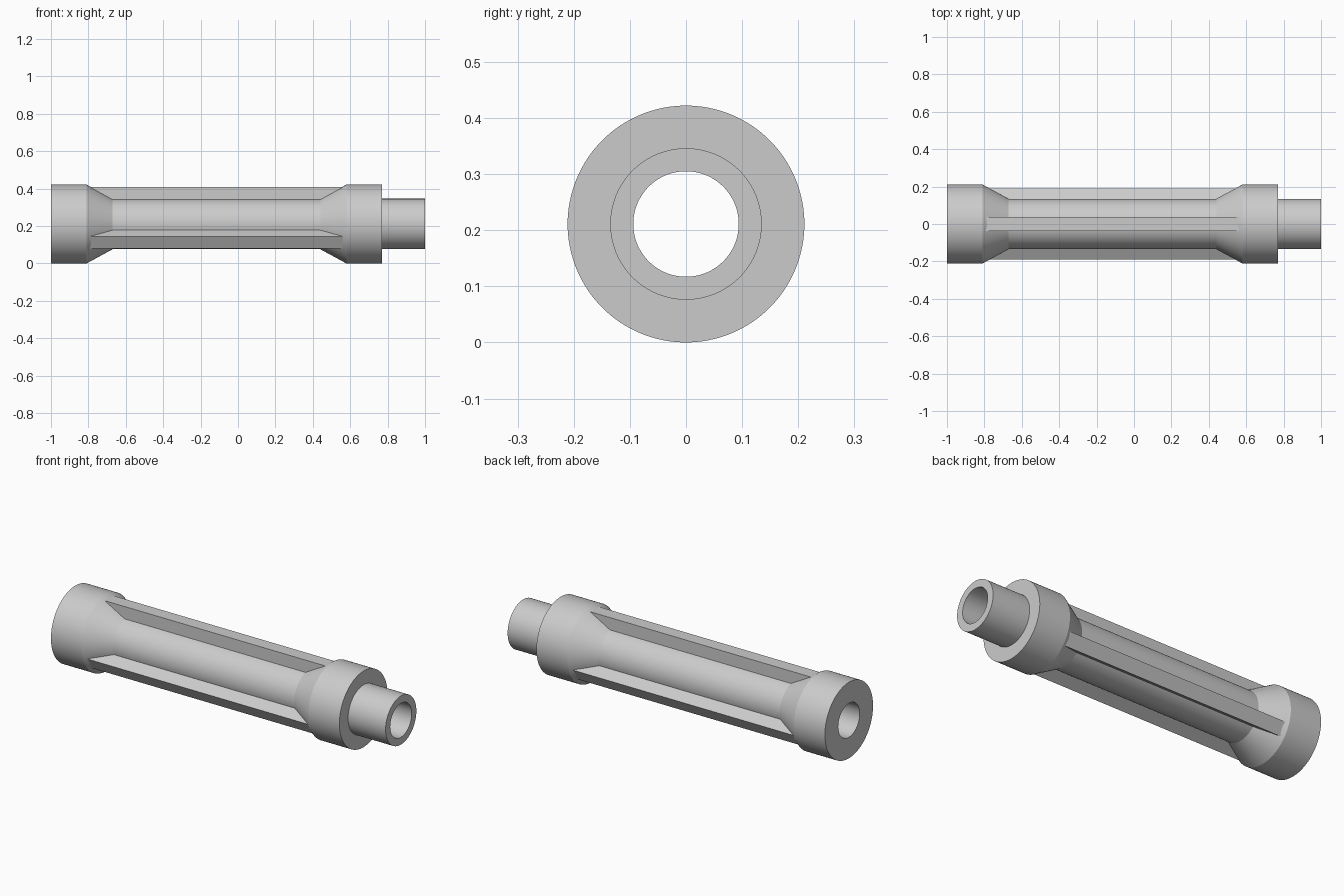
import bpy
import bmesh
import math
from mathutils import Matrix, Vector

default = bpy.data.objects.get("Cube")
if default:
    bpy.data.objects.remove(default, do_unlink=True)

RING, TUBE, BORE = 0.211, 0.135, 0.094   # radii
RIB_TOP, RIB_HALF = 0.198, 0.037         # rib height from axis, half width
SEGMENTS = 128

grey = bpy.data.materials.new("plain grey")
grey.use_nodes = True
grey.diffuse_color = (0.6, 0.6, 0.6, 1)
grey.node_tree.nodes["Principled BSDF"].inputs["Base Color"].default_value = grey.diffuse_color


def make_object(name, bm):
    bmesh.ops.recalc_face_normals(bm, faces=bm.faces)
    mesh = bpy.data.meshes.new(name)
    bm.to_mesh(mesh)
    bm.free()
    mesh.materials.append(grey)
    obj = bpy.data.objects.new(name, mesh)
    bpy.context.collection.objects.link(obj)
    return obj


def lathe(name, profile):
    """Turn a closed (x, radius) profile around the x axis."""
    bm = bmesh.new()
    verts = [bm.verts.new((x, 0, r)) for x, r in profile]
    edges = [bm.edges.new((a, b)) for a, b in zip(verts, verts[1:] + verts[:1])]
    bmesh.ops.spin(bm, geom=verts + edges, cent=(0, 0, 0), axis=(1, 0, 0),
                   angle=math.tau, steps=SEGMENTS, use_merge=True)
    bmesh.ops.remove_doubles(bm, verts=bm.verts, dist=1e-5)
    return make_object(name, bm)


def rib(name, angle):
    """Straight bar whose ends are buried in the two flared collars."""
    low, high = Vector((-0.85, -RIB_HALF, 0.115)), Vector((0.62, RIB_HALF, RIB_TOP))
    bm = bmesh.new()
    bmesh.ops.create_cube(bm, size=1)
    bmesh.ops.scale(bm, vec=high - low, verts=bm.verts)
    bmesh.ops.translate(bm, vec=(low + high) / 2, verts=bm.verts)
    bmesh.ops.rotate(bm, cent=(0, 0, 0), matrix=Matrix.Rotation(angle, 3, 'X'), verts=bm.verts)
    return make_object(name, bm)


# Hollow body: collar, flare, waist, flare, collar, spigot
body = lathe("ribbed_tube", [
    (-1, BORE), (-1, RING), (-0.81, RING), (-0.67, TUBE), (0.44, TUBE),
    (0.58, RING), (0.77, RING), (0.77, TUBE), (1, TUBE), (1, BORE)])

# Three ribs, joined into the body
bpy.context.view_layer.objects.active = body
for i in range(3):
    bar = rib(f"rib_{i + 1}", i * math.tau / 3)
    union = body.modifiers.new("join_rib", 'BOOLEAN')
    union.operation = 'UNION'
    union.solver = 'EXACT'
    union.object = bar
    bpy.ops.object.modifier_apply(modifier=union.name)
    bpy.data.objects.remove(bar, do_unlink=True)

# Smooth round faces, crisp edges, stand on the ground
bpy.ops.object.select_all(action='DESELECT')
body.select_set(True)
bpy.ops.object.shade_smooth_by_angle(angle=math.radians(20))
body.location.z = RING
